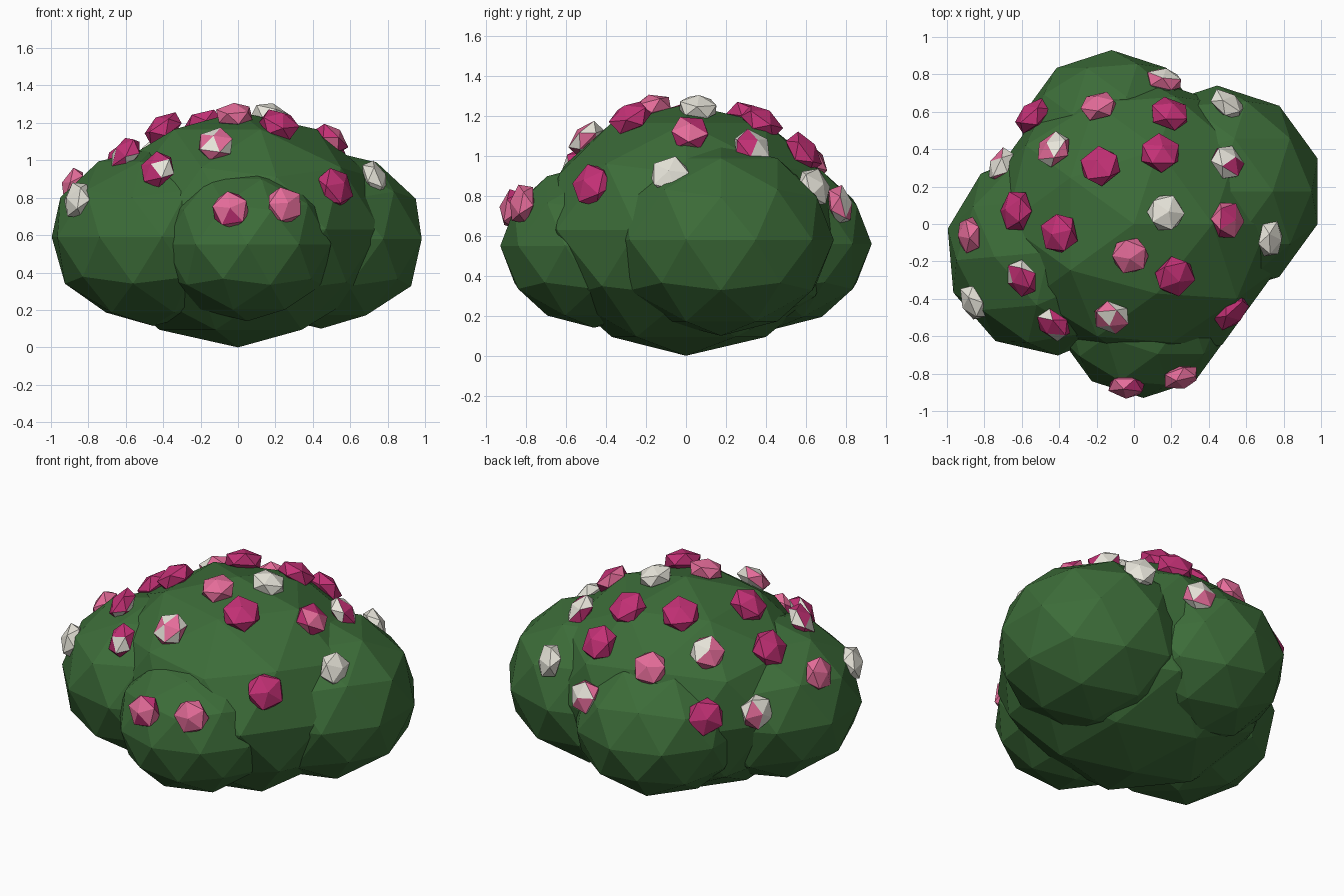
import bpy, math, random
from mathutils import Vector, Matrix

if "Cube" in bpy.data.objects:
    bpy.data.objects.remove(bpy.data.objects["Cube"])

random.seed(4)


def material(name, rgb):
    m = bpy.data.materials.new(name)
    m.diffuse_color = (*rgb, 1)
    m.use_nodes = True
    m.node_tree.nodes["Principled BSDF"].inputs["Base Color"].default_value = m.diffuse_color
    return m


GREEN = material("leaf_green", (0.045, 0.15, 0.04))
MATS = {
    "D": material("deep_pink", (0.55, 0.03, 0.18)),
    "L": material("light_pink", (0.78, 0.15, 0.32)),
    "W": material("cream", (0.80, 0.78, 0.70)),
}

# Foliage lobes: name, centre, horizontal radius, vertical radius, turn
LOBES = [
    ("main_foliage", (0, 0, 0.63), 0.80, 0.63, 0),
    ("right_foliage", (0.445, 0.175, 0.58), 0.565, 0.48, 0),
    ("left_foliage", (-0.455, -0.15, 0.59), 0.555, 0.475, 41),
    ("back_foliage", (-0.12, 0.43, 0.56), 0.50, 0.43, 0),
    ("front_foliage", (0.05, -0.46, 0.55), 0.47, 0.41, 0),
]


def ico(name, level, matrix):
    bpy.ops.mesh.primitive_ico_sphere_add(subdivisions=level, radius=1)
    ob = bpy.context.object
    ob.name = ob.data.name = name
    ob.data.transform(matrix)
    return ob


for name, c, r, h, turn in LOBES:
    m = (Matrix.Translation(c) @ Matrix.Rotation(math.radians(turn), 4, "Z")
         @ Matrix.Diagonal((r, r, h, 1)))
    ico(name, 2, m).data.materials.append(GREEN)

# The main lobe is a little flatter at the front left
for v in bpy.data.objects["main_foliage"].data.vertices:
    if v.co.x < 0.3 and v.co.y < -0.3:
        v.co.x *= 0.93
        v.co.y *= 0.93


def on_bush(x, y):
    """Highest point of the slightly shrunken lobes above (x, y)."""
    best = 0
    for _, c, r, h, _ in LOBES:
        k = 1 - ((x - c[0])**2 + (y - c[1])**2) / (r * 0.975)**2
        if k > 0:
            best = max(best, c[2] + h * 0.975 * math.sqrt(k))
    return Vector((x, y, best))


# Blossoms: plan position, colours (two letters = mixed), height correction
BLOSSOMS = [
    (0.16, 0.77, "LW", 0), (0.50, 0.64, "W", 0), (-0.19, 0.63, "L", 0),
    (0.19, 0.59, "D", 0), (-0.54, 0.58, "D", 0), (-0.43, 0.40, "LW", 0),
    (-0.18, 0.31, "D", 0), (0.14, 0.38, "D", 0), (0.50, 0.33, "WD", 0),
    (-0.71, 0.31, "WL", 0), (-0.63, 0.07, "D", 0), (-0.40, -0.05, "D", 0),
    (0.17, 0.06, "W", 0), (0.50, 0.02, "LD", 0), (0.73, -0.08, "W", -0.03),
    (-0.02, -0.17, "L", 0), (-0.88, -0.06, "L", -0.02),
    (0.22, -0.28, "D", 0), (-0.60, -0.29, "DW", 0),
    (-0.86, -0.42, "W", -0.02), (-0.43, -0.54, "DW", 0.02),
    (-0.12, -0.50, "WL", -0.02), (0.52, -0.47, "D", -0.06),
    (-0.04, -0.87, "LD", 0.01), (0.25, -0.82, "L", 0.02),
]

for i, (x, y, cols, dz) in enumerate(BLOSSOMS, 1):
    p = on_bush(x, y) + Vector((0, 0, dz))
    n = p - Vector((0, 0, 0.58))          # blossoms face away from the middle
    r = 0.118 if cols == "D" else 0.108
    m = (Matrix.Translation(p + Vector((0, 0, 0.015)))
         @ n.to_track_quat("Z", "Y").to_matrix().to_4x4()
         @ Matrix.Rotation(random.uniform(0, 6.28), 4, "Z")
         @ Matrix.Diagonal((r, r, r * 0.6, 1)))
    ob = ico(f"blossom_{i}", 1, m)
    for c in cols:
        ob.data.materials.append(MATS[c])
    for f in ob.data.polygons:
        f.material_index = random.randrange(len(cols))
